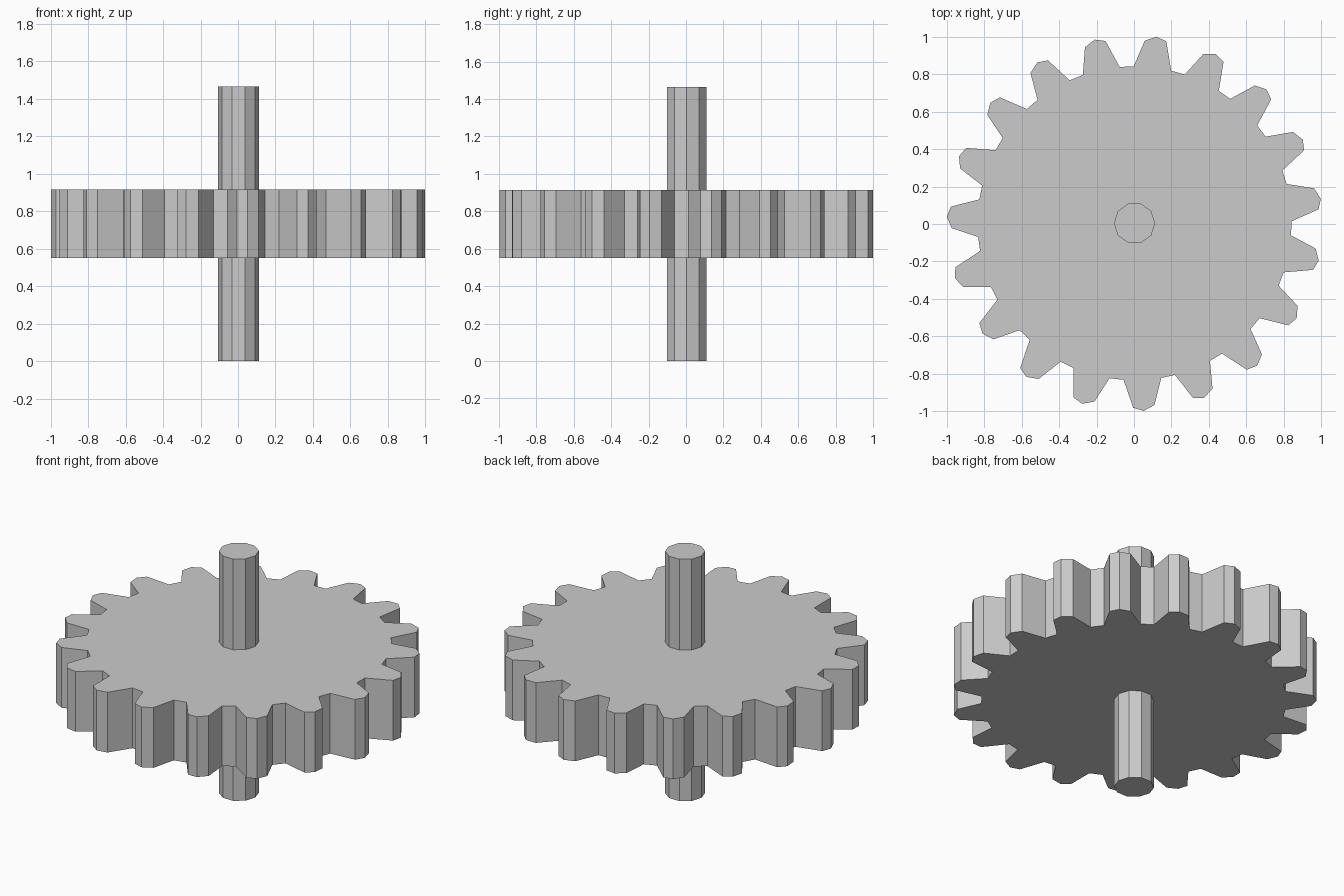
import bpy
import bmesh
from math import cos, sin, radians

cube = bpy.data.objects.get("Cube")
if cube:
    bpy.data.objects.remove(cube, do_unlink=True)

CENTRE = (0.003, 0.004)
TEETH = 19
FIRST_TOOTH = 83.4

steel = bpy.data.materials.new("steel_grey")
steel.use_nodes = True
steel.diffuse_color = (0.6, 0.6, 0.6, 1)
steel.node_tree.nodes["Principled BSDF"].inputs["Base Color"].default_value = (0.6, 0.6, 0.6, 1)


def prism(name, polar, bottom, top):
    """Extrude a closed outline of (degrees, radius) points from bottom to top."""
    bm = bmesh.new()
    ring = [bm.verts.new((CENTRE[0] + r * cos(radians(a)),
                          CENTRE[1] + r * sin(radians(a)), bottom))
            for a, r in polar]
    base = bm.faces.new(ring)
    side = bmesh.ops.extrude_face_region(bm, geom=[base], use_keep_orig=True)
    raised = [g for g in side["geom"] if isinstance(g, bmesh.types.BMVert)]
    bmesh.ops.translate(bm, verts=raised, vec=(0, 0, top - bottom))
    bmesh.ops.recalc_face_normals(bm, faces=bm.faces)
    mesh = bpy.data.meshes.new(name)
    bm.to_mesh(mesh)
    bm.free()
    mesh.materials.append(steel)
    obj = bpy.data.objects.new(name, mesh)
    bpy.context.collection.objects.link(obj)
    return obj


# Toothed wheel: root, shoulder, tip, shoulder, root for each tooth
tooth = [(-6.9, 0.838), (-3.3, 0.985), (-0.1, 1.003), (3.4, 0.976), (6.9, 0.838)]
outline = [(FIRST_TOOTH + i * 360 / TEETH + a, r)
           for i in range(TEETH) for a, r in tooth]
prism("gear_wheel", outline, 0.55, 0.915)

# Ten-sided axle through the wheel
prism("axle", [(i * 36, 0.11) for i in range(10)], 0, 1.465)
